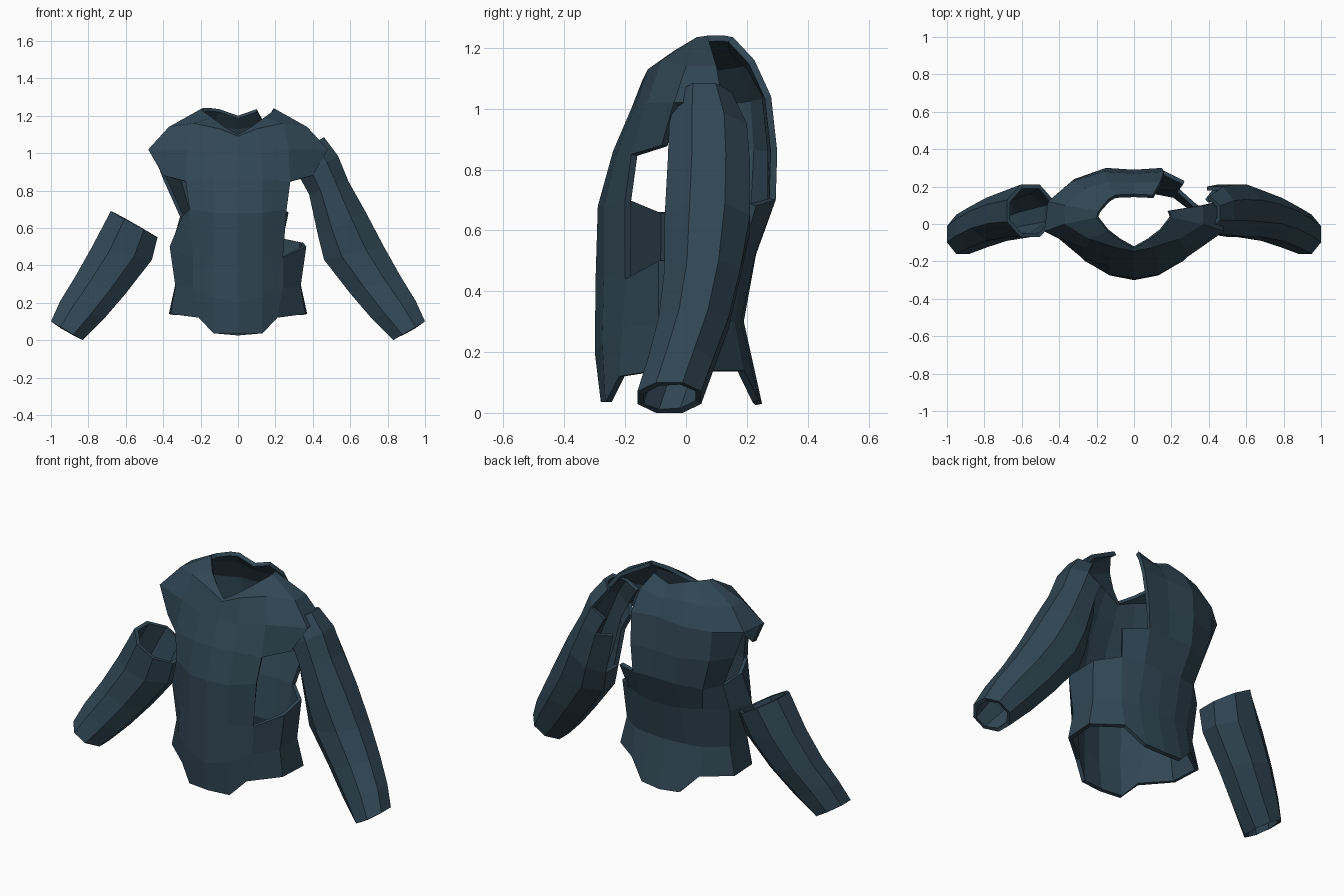
import bpy, math

mat = bpy.data.materials.new("slate blue")
mat.diffuse_color = (0.03, 0.062, 0.088, 1)


def shell(name, rings, closed_skip, flip=False, thick=0.022):
    """Loft closed rings (bottom to top), leave out listed faces, add wall thickness."""
    n = len(rings[0])
    verts = [p for r in rings for p in r]
    faces = []
    for i in range(len(rings) - 1):
        for j in range(n):
            if (i, j) in closed_skip:
                continue
            k = (j + 1) % n
            f = (i * n + j, i * n + k, (i + 1) * n + k, (i + 1) * n + j)
            faces.append(f[::-1] if flip else f)
    me = bpy.data.meshes.new(name)
    me.from_pydata(verts, [], faces)
    me.materials.append(mat)
    ob = bpy.data.objects.new(name, me)
    bpy.context.collection.objects.link(ob)
    mod = ob.modifiers.new("wall", 'SOLIDIFY')
    mod.thickness = thick
    mod.offset = -1
    return ob


# torso half sections: heights per ring, then (x, y) from front centre to back centre
lower = [
    ([.035, .035, .12, .14, .14, .14, .04, .03],
     [(0, -.28), (.13, -.265), (.21, -.22), (.36, -.1), (.37, .08), (.22, .19), (.12, .24), (0, .25)]),
    ([.2, .23, .28, .29, .3, .3, .3, .3],
     [(0, -.3), (.13, -.275), (.24, -.21), (.335, -.09), (.335, .07), (.22, .16), (.12, .18), (0, .19)]),
    ([.45, .45, .44, .5, .52, .54, .53, .52],
     [(0, -.297), (.13, -.27), (.24, -.2), (.365, -.09), (.35, .09), (.24, .19), (.12, .23), (0, .23)]),
    ([.68, .68, .7, .66, .66, .68, .7, .7],
     [(0, -.29), (.13, -.27), (.26, -.2), (.3, -.09), (.31, .1), (.27, .23), (.14, .295), (0, .29)]),
]
upper = [
    ([.86, .86, .85, .88, .86, .86, .86, .86],
     [(0, -.24), (.13, -.225), (.28, -.18), (.4, -.08), (.4, .12), (.32, .24), (.15, .3), (0, .29)]),
    ([1, 1, 1.02, 1.02, 1.02, 1.03, 1.04, 1.05],
     [(0, -.18), (.12, -.17), (.27, -.13), (.48, -.04), (.46, .12), (.33, .23), (.16, .28), (0, .27)]),
    ([1.09, 1.13, 1.16, 1.14, 1.14, 1.15, 1.16, 1.14],
     [(0, -.145), (.1, -.125), (.24, -.08), (.37, 0), (.37, .1), (.26, .19), (.14, .225), (0, .22)]),
    ([1.1, 1.14, 1.19, 1.235, 1.24, 1.24, 1.235, 1.2],
     [(0, -.13), (.07, -.09), (.14, -.04), (.2, .035), (.19, .07), (.14, .13), (.1, .155), (0, .16)]),
]
rings = []
for zs, pts in lower + upper:
    half = [(x, y, z) for (x, y), z in zip(pts, zs)]
    rings.append(half + [(-x, y, z) for x, y, z in half[-2:0:-1]])

# torn openings: column c on the right is c, on the left 13 - c
skip = {(3, 13 - 2), (3, 13 - 3), (4, 13 - 3)}                        # left armhole
skip |= {(2, 2), (2, 3), (2, 4), (3, 2), (3, 3), (4, 3)}              # right flank
skip |= {(r, c) for r in range(3, 7) for c in (4, 5)}                 # right upper back
shell("torso", rings, skip)

# sleeve sections from wrist up: inner x, z, outer x, z, y range
sections = [
    (.83, 0, 1.0, .1, -.16, .05),
    (.72, .11, .95, .21, -.125, .09),
    (.6, .25, .87, .34, -.09, .14),
    (.46, .43, .78, .5, -.07, .18),
    (.43, .55, .68, .69, -.07, .21),
    (.38, .78, .59, .85, -.06, .21),
    (.33, .87, .535, .985, -.055, .2),
    (.27, .98, .46, 1.085, -.03, .15),
]


def sleeve_ring(s, side):
    xi, zi, xo, zo, y0, y1 = s
    ring = []
    for k in range(8):
        a = math.radians(22.5 + 45 * k)
        u = .5 + .5 * math.cos(a) / math.cos(math.pi / 8)
        v = .5 + .5 * math.sin(a) / math.cos(math.pi / 8)
        ring.append((side * (xi + (xo - xi) * u), y0 + (y1 - y0) * v, zi + (zo - zi) * u))
    return ring


# full right sleeve, torn open on the inner side of the upper arm
torn = {(4, 3), (5, 2), (5, 3), (6, 1), (6, 2), (6, 3), (6, 4)}
shell("right_sleeve", [sleeve_ring(s, 1) for s in sections], torn)
# detached left forearm sleeve
shell("left_forearm_sleeve", [sleeve_ring(s, -1) for s in sections[:5]], set(), flip=True)
